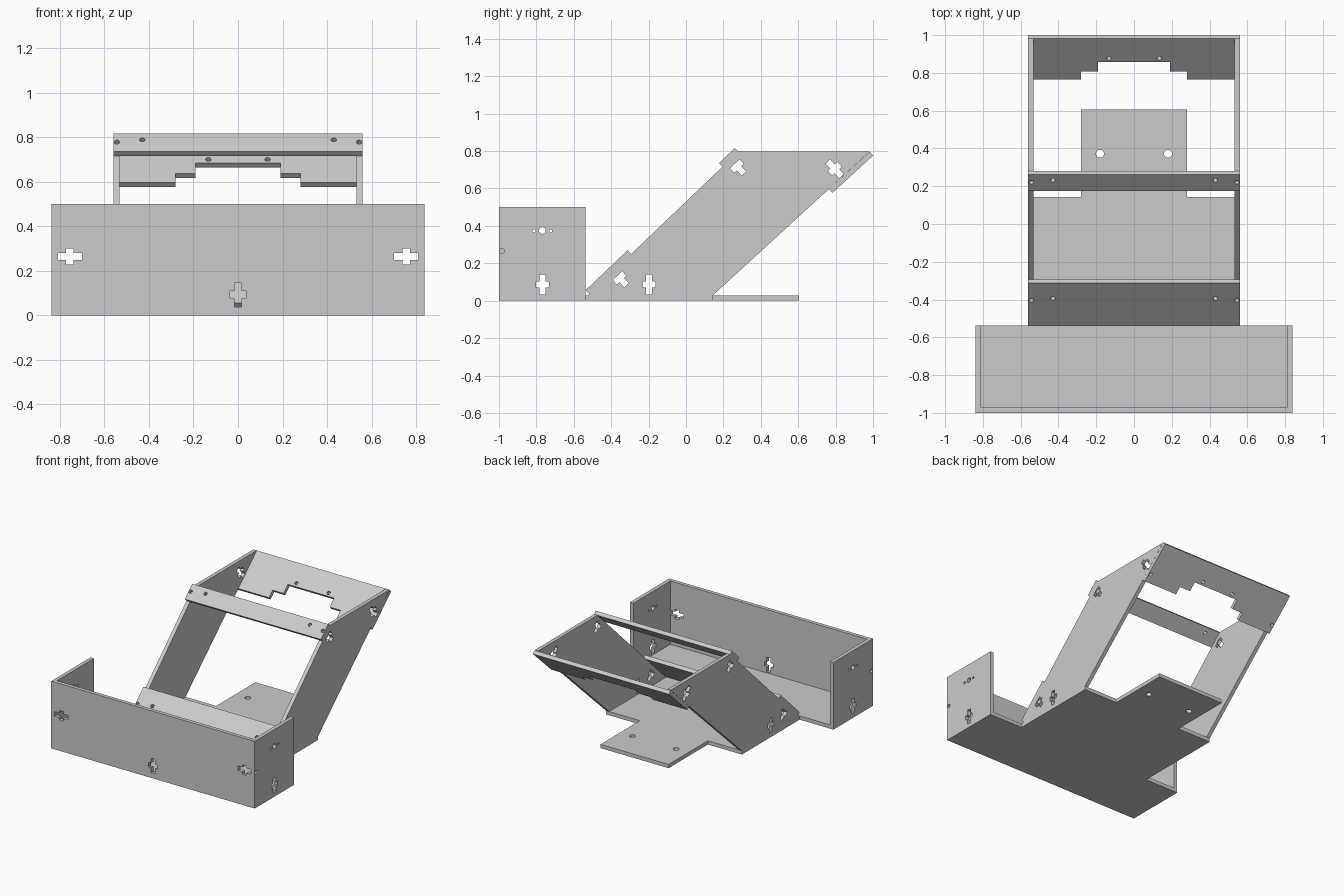
import bpy, math
from mathutils import Matrix, Vector

if "Cube" in bpy.data.objects:
    bpy.data.objects.remove(bpy.data.objects["Cube"])

T = 0.028                      # sheet thickness
X, Y, Z = Vector((1, 0, 0)), Vector((0, 1, 0)), Vector((0, 0, 1))

grey = bpy.data.materials.new("light_grey_sheet")
grey.diffuse_color = (0.6, 0.6, 0.6, 1)
grey.use_nodes = True
grey.node_tree.nodes["Principled BSDF"].inputs["Base Color"].default_value = grey.diffuse_color


def circle(cx, cy, r, n=20):
    return [(cx + r * math.cos(2 * math.pi * i / n), cy + r * math.sin(2 * math.pi * i / n))
            for i in range(n)]


def cross(cx, cy, angle=90.0):
    """Cross-shaped nut slot: the long bar points along angle."""
    l, s, w = 0.054, 0.035, 0.0165
    quarter = [(l, -w), (l, w), (w, w), (w, s), (-w, s), (-w, w)]
    pts = quarter + [(-x, -y) for x, y in quarter]
    c, d = math.cos(math.radians(angle)), math.sin(math.radians(angle))
    return [(cx + x * c - y * d, cy + x * d + y * c) for x, y in pts]


def mirrored(half):
    return half + [(-x, y) for x, y in reversed(half)]


def plate(name, outline, holes, origin, u, v):
    """Flat sheet with holes, drawn in the u-v plane and centred on origin."""
    cu = bpy.data.curves.new(name, 'CURVE')
    cu.dimensions = '2D'
    cu.fill_mode = 'BOTH'
    cu.extrude = T / 2
    for loop in [outline] + holes:
        sp = cu.splines.new('POLY')
        sp.points.add(len(loop) - 1)
        for p, (a, b) in zip(sp.points, loop):
            p.co = (a, b, 0, 1)
        sp.use_cyclic_u = True
        sp.use_smooth = False
    tmp = bpy.data.objects.new(name + "_curve", cu)
    bpy.context.collection.objects.link(tmp)
    dg = bpy.context.evaluated_depsgraph_get()
    me = bpy.data.meshes.new_from_object(tmp.evaluated_get(dg))
    bpy.data.objects.remove(tmp)
    m = Matrix((u, v, u.cross(v))).transposed().to_4x4()
    m.translation = origin
    me.transform(m)
    me.materials.clear()
    me.materials.append(grey)
    for p in me.polygons:
        p.use_smooth = False
    ob = bpy.data.objects.new(name, me)
    bpy.context.collection.objects.link(ob)
    return ob


# Stepped base sheet
plate("base", mirrored([(0.838, -1), (0.838, -0.537), (0.56, -0.537), (0.56, 0.143),
                        (0.28, 0.143), (0.28, 0.605)]),
      [circle(s * 0.18, 0.372, 0.021) for s in (-1, 1)], Vector((0, 0, T / 2)), X, Y)

# Front box: front wall between two side walls
plate("front_wall", mirrored([(0.81, T), (0.81, 0.5)]),
      [cross(-0.755, 0.264, 0), cross(0.755, 0.264, 0), cross(0, 0.092)],
      Vector((0, -1 + T / 2, 0)), X, Z)
wall = [(-1, T), (-0.537, T), (-0.537, 0.5), (-1, 0.5)]
wall_holes = [cross(-0.768, 0.087), circle(-0.768, 0.375, 0.018),
              circle(-0.813, 0.373, 0.008), circle(-0.723, 0.373, 0.008),
              circle(-0.985, 0.265, 0.013)]

# Leaning frame sides
side = [(-0.525, T), (0.143, T), (0.764, 0.597), (0.981, 0.798), (0.281, 0.798), (-0.517, 0.036)]
side_holes = [cross(-0.355, 0.122, 133), cross(0.272, 0.72, 133), cross(0.795, 0.705, 133),
              cross(-0.198, 0.087)]
for s, label in ((-1, "left"), (1, "right")):
    plate(label + "_box_wall", wall, wall_holes, Vector((s * (0.838 - T / 2), 0, 0)), Y, Z)
    plate(label + "_frame_side", side, side_holes, Vector((s * (0.56 - T / 2), 0, 0)), Y, Z)


def cross_plate(name, outline, holes, y, z, slope, outward):
    """Sheet spanning the frame sides, lying on their sloping edge."""
    a = math.radians(slope)
    v = Vector((0, math.cos(a), math.sin(a)))
    n = X.cross(v)
    plate(name, outline, holes, Vector((0, y, z)) + n * outward * T / 2, X, v)


# Front cross plates
for name, length, y, z, inner, outer in (
        ("lower_front_plate", 0.31, -0.517, 0.036, 0.196, 0.182),
        ("upper_front_plate", 0.118, 0.195, 0.715, 0.077, 0.062)):
    holes = [circle(s * x, v, 0.0125) for s in (-1, 1) for x, v in ((0.43, inner), (0.544, outer))]
    cross_plate(name, mirrored([(0.56, 0), (0.56, length)]), holes, y, z, 43.6, 1)

# Rear cross plate with stepped cut-out
cross_plate("rear_plate", mirrored([(0.19, 0.128), (0.19, 0.058), (0.28, 0.058), (0.28, 0),
                                    (0.56, 0), (0.56, 0.296)]),
            [circle(s * 0.133, 0.153, 0.0125) for s in (-1, 1)]
            + [circle(s * 0.544, 0.06, 0.0125) for s in (-1, 1)], 0.764, 0.597, 42.5, -1)
